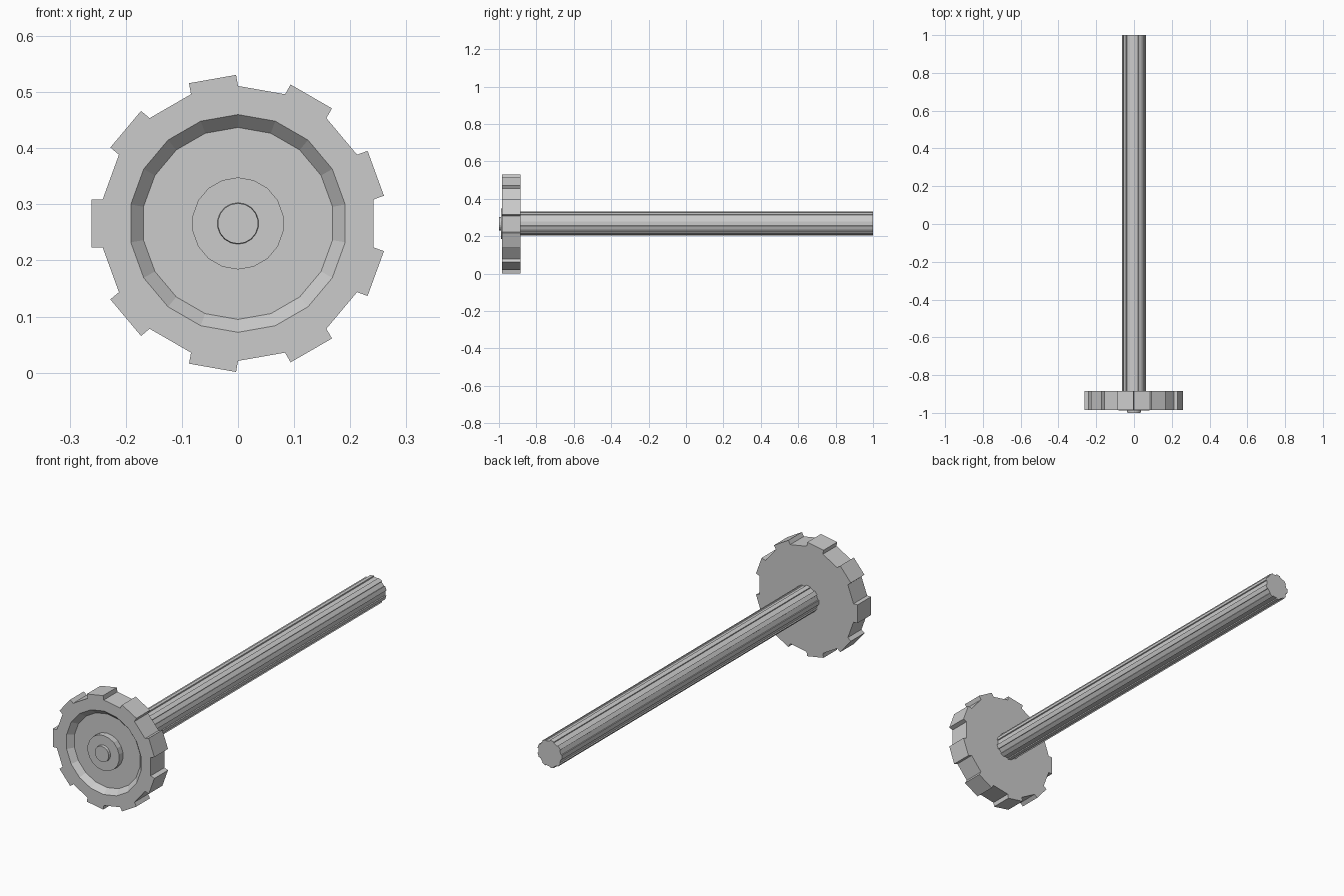
import bpy, bmesh
from math import cos, sin, radians

if "Cube" in bpy.data.objects:
    bpy.data.objects.remove(bpy.data.objects["Cube"])

SIDES = 18
CZ = 0.266


def ring(bm, r, y, cz):
    return [bm.verts.new((r * cos(radians(10 + 20 * i)), y,
                          cz + r * sin(radians(10 + 20 * i)))) for i in range(SIDES)]


def toothed_lathe(name, profile, tooth_band, tooth_height, cz=CZ):
    """Lathe (radius, y) pairs along y, then raise every other face of one band."""
    bm = bmesh.new()
    rings = [ring(bm, r, y, cz) for r, y in profile]
    bands = []
    for a, b in zip(rings, rings[1:]):
        bands.append([bm.faces.new((a[i], a[(i + 1) % SIDES], b[(i + 1) % SIDES], b[i]))
                      for i in range(SIDES)])
    bm.faces.new(rings[0])
    bm.faces.new(rings[-1][::-1])
    bmesh.ops.recalc_face_normals(bm, faces=bm.faces[:])
    teeth = bands[tooth_band][::2]
    for f in bmesh.ops.extrude_discrete_faces(bm, faces=teeth)["faces"]:
        f.normal_update()
        bmesh.ops.translate(bm, verts=f.verts[:], vec=f.normal * tooth_height)
    bmesh.ops.recalc_face_normals(bm, faces=bm.faces[:])
    me = bpy.data.meshes.new(name)
    bm.to_mesh(me)
    bm.free()
    ob = bpy.data.objects.new(name, me)
    bpy.context.collection.objects.link(ob)
    return ob


# toothed wheel with dished front, raised hub and centre pin
toothed_lathe("wheel", [
    (0.036, -1.0), (0.037, -0.988),
    (0.082, -0.988), (0.082, -0.96),
    (0.171, -0.96), (0.194, -0.985),
    (0.245, -0.985), (0.245, -0.885)], 6, 0.02)

# splined axle
toothed_lathe("axle", [(0.059, -0.887), (0.059, 1.0)], 0, 0.005, CZ + 0.001)
